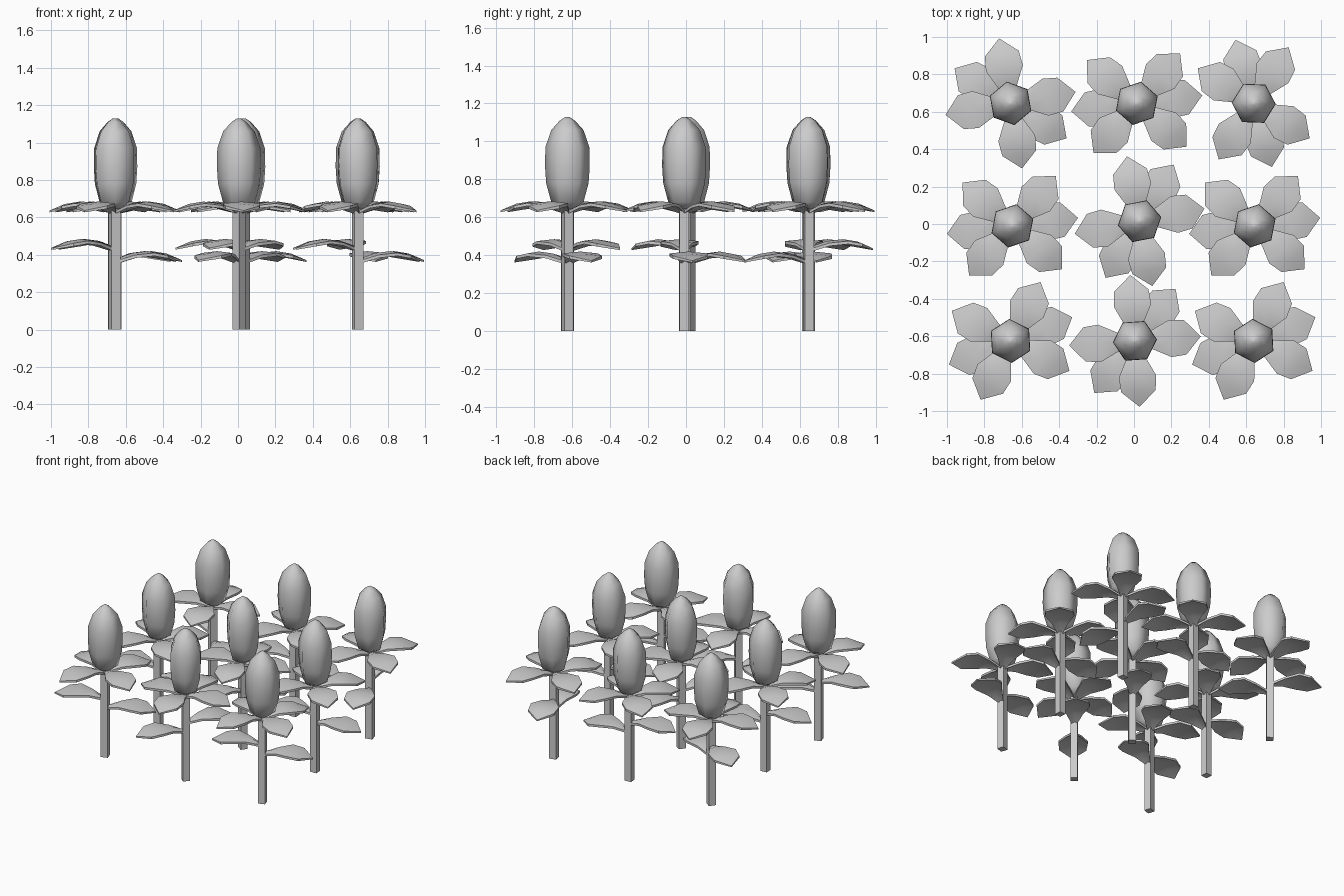
import bpy, bmesh
from math import radians, sin, cos, pi
from mathutils import Matrix

cube = bpy.data.objects.get("Cube")
if cube:
    bpy.data.objects.remove(cube)

grey = bpy.data.materials.new("light_grey")
grey.use_nodes = True
GREY = (0.6, 0.6, 0.6, 1)
grey.diffuse_color = GREY
grey.node_tree.nodes["Principled BSDF"].inputs["Base Color"].default_value = GREY


def finish(bm, name):
    """Turn a bmesh into a shared mesh."""
    bmesh.ops.recalc_face_normals(bm, faces=bm.faces)
    mesh = bpy.data.meshes.new(name)
    bm.to_mesh(mesh)
    bm.free()
    mesh.materials.append(grey)
    return mesh


def lathe(bm, profile, sides):
    """Closed solid of revolution from (radius, height) pairs."""
    rings = [[bm.verts.new((r * cos(2 * pi * i / sides), r * sin(2 * pi * i / sides), z))
              for i in range(sides)] for r, z in profile]
    for a, b in zip(rings, rings[1:]):
        for i in range(sides):
            j = (i + 1) % sides
            bm.faces.new((a[i], a[j], b[j], b[i]))
    bm.faces.new(rings[0][::-1])
    bm.faces.new(rings[-1])


# Arched leaf along +x: distance, height, half width
LEAF = [(0.01, 0, 0.015), (0.10, 0.03, 0.055), (0.19, 0.04, 0.10), (0.27, 0.027, 0.092)]
TIP = (0.353, 0, -0.008)
THICK, DROOP = 0.016, 0.01


def add_leaf(bm, angle, height):
    place = Matrix.Translation((0, 0, height)) @ Matrix.Rotation(radians(angle), 4, "Z")
    new = []
    for drop in (0, THICK):
        rows = [[bm.verts.new((x, s * w, z - drop - DROOP * abs(s))) for s in (-1, 0, 1)]
                for x, z, w in LEAF]
        tip = bm.verts.new((TIP[0], TIP[1], TIP[2] - drop * 0.6))
        for a, b in zip(rows, rows[1:]):
            for k in (0, 1):
                bm.faces.new((a[k], b[k], b[k + 1], a[k + 1]))
        for k in (0, 1):
            bm.faces.new((rows[-1][k], tip, rows[-1][k + 1]))
        outline = [r[0] for r in rows] + [tip] + [r[2] for r in reversed(rows)] + [rows[0][1]]
        new.append((outline, rows, tip))
    # Rim joining top and underside
    top, under = new[0][0], new[1][0]
    for i in range(len(top)):
        j = (i + 1) % len(top)
        bm.faces.new((top[i], top[j], under[j], under[i]))
    verts = [v for _, rows, tip in new for v in [tip] + [v for r in rows for v in r]]
    bmesh.ops.transform(bm, matrix=place, verts=verts)


# Stem
bm = bmesh.new()
lathe(bm, [(0.035, 0), (0.035, 0.67)], 4)
stem = finish(bm, "stem")

# Bud
bm = bmesh.new()
lathe(bm, [(0.03, 0.645), (0.085, 0.68), (0.112, 0.78), (0.118, 0.87), (0.116, 0.97),
           (0.085, 1.06), (0.04, 1.11), (0.01, 1.13)], 6)
bud = finish(bm, "bud")

# Whorl of four leaves below the bud
bm = bmesh.new()
for k in range(4):
    add_leaf(bm, 90 * k, 0.645)
whorl = finish(bm, "leaf_whorl")

# Two opposite stem leaves at different heights
bm = bmesh.new()
add_leaf(bm, 48, 0.445)
add_leaf(bm, 228, 0.38)
pair = finish(bm, "stem_leaves")

# Three rows of plants: x, y, turn
PLANTS = [(-0.66, 0.645, 100), (0.015, 0.645, 139), (0.64, 0.645, 58),
          (-0.65, -0.01, 139), (0.03, 0.015, 191), (0.645, -0.01, 139),
          (-0.66, -0.625, 153), (0.005, -0.625, 4), (0.64, -0.625, 153)]

for n, (x, y, turn) in enumerate(PLANTS, 1):
    for mesh, smooth in ((stem, 30), (bud, 65), (whorl, 35), (pair, 35)):
        ob = bpy.data.objects.new(f"{mesh.name}_{n}", mesh)
        bpy.context.collection.objects.link(ob)
        ob.location = (x, y, 0)
        ob.rotation_euler.z = radians(turn)
        if n == 1:
            bpy.ops.object.select_all(action="DESELECT")
            ob.select_set(True)
            bpy.context.view_layer.objects.active = ob
            bpy.ops.object.shade_smooth_by_angle(angle=radians(smooth))
